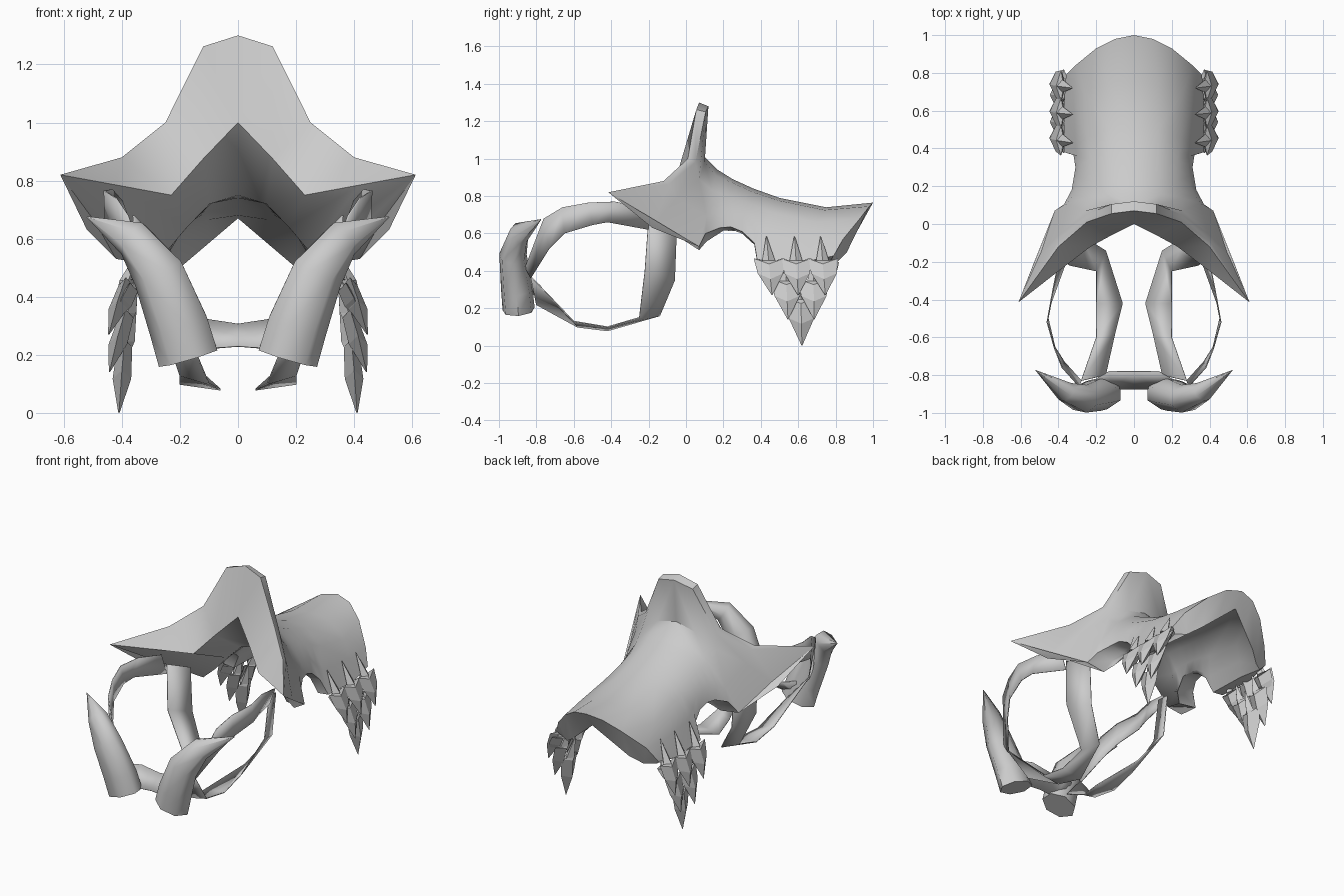
import bpy, bmesh, math
from mathutils import Vector

if "Cube" in bpy.data.objects:
    bpy.data.objects.remove(bpy.data.objects["Cube"])


def make(name, verts, faces, angle=45, thick=0):
    """Mesh for the +x half, mirrored to the other side."""
    me = bpy.data.meshes.new(name)
    me.from_pydata([tuple(v) for v in verts], [], faces)
    bm = bmesh.new()
    bm.from_mesh(me)
    bmesh.ops.remove_doubles(bm, verts=bm.verts, dist=0.0005)
    bmesh.ops.recalc_face_normals(bm, faces=bm.faces)
    bm.to_mesh(me)
    bm.free()
    ob = bpy.data.objects.new(name, me)
    bpy.context.collection.objects.link(ob)
    if angle:
        bpy.ops.object.select_all(action='DESELECT')
        bpy.context.view_layer.objects.active = ob
        ob.select_set(True)
        bpy.ops.object.shade_smooth_by_angle(angle=math.radians(angle))
    if thick:
        m = ob.modifiers.new("thickness", 'SOLIDIFY')
        m.thickness = thick
        m.offset = 0
    m = ob.modifiers.new("mirror", 'MIRROR')
    m.use_clip = True
    return ob


def loft(rows, closed=False, caps=False):
    """Quads between consecutive rows of points."""
    n = len(rows[0])
    verts = [p for r in rows for p in r]
    faces = []
    for i in range(len(rows) - 1):
        for j in range(n if closed else n - 1):
            k = (j + 1) % n
            faces.append((i * n + j, i * n + k, (i + 1) * n + k, (i + 1) * n + j))
    if caps:
        faces.append(tuple(range(n)))
        faces.append(tuple((len(rows) - 1) * n + j for j in range(n)))
    return verts, faces


# Head plate: half sections from centre line to lower edge
tip = (.612, -.415, .82)
crest = [
    [(0, 0, 1), (.12, -.06, .875), (.23, -.12, .75), (.42, -.265, .785), tip],
    [(0, .07, 1.3), (.12, .055, 1.262), (.25, .01, 1.0), (.4, -.12, .88), tip],
    [(0, .12, 1.28), (.12, .105, 1.25), (.25, .05, .98), (.4, -.09, .865), tip],
    [(0, .1, 1.01), (.13, .1, .98), (.26, .07, .89), (.39, -.05, .79), (.52, -.18, .63)],
]
shell = [
    [(0, .17, .94), (.14, .16, .91), (.25, .14, .83), (.35, .11, .69), (.42, .07, .53)],
    [(0, .25, .89), (.13, .25, .87), (.23, .23, .8), (.3, .2, .72), (.33, .18, .63)],
    [(0, .36, .84), (.13, .36, .82), (.23, .34, .76), (.29, .31, .69), (.31, .3, .61)],
    [(0, .5, .79), (.13, .5, .775), (.25, .46, .71), (.31, .41, .59), (.37, .38, .46)],
    [(0, .75, .74), (.13, .74, .725), (.26, .7, .66), (.32, .67, .56), (.37, .64, .45)],
    [(0, 1, .765), (.1, .98, .745), (.2, .93, .68), (.31, .84, .57), (.36, .79, .48)],
]
# (x scale, z drop) of the inner skin at each shell section
inset = [(.7, .19), (.72, .15), (.78, .11), (.8, .08), (.8, .06)]
# Extra sections that round the side notches
for at, edge in ((3, (.32, .365, .55)), (2, (.32, .24, .635)), (1, (.37, .105, .6))):
    mid = [tuple((Vector(a) + Vector(b)) / 2) for a, b in zip(shell[at - 1], shell[at])]
    shell.insert(at, mid[:4] + [edge])
    inset.insert(at, tuple((a + b) / 2 for a, b in zip(inset[at - 1], inset[at])))
inner = []
for row, (sx, dz) in zip(shell, inset):
    inner.append([(x * sx, y, z - dz * d)
                  for (x, y, z), d in zip(row, (1, 1, 1, .7, .1))])
inner.append([(0, .94, .67), (.1, .9, .585), (.2, .86, .5), (.27, .81, .45), (.33, .77, .45)])
verts, faces = loft(crest + shell + inner[::-1] + [crest[0]])
n_out, n_sh = len(crest), len(shell)
outer_edge = [(n_out + i) * 5 + 4 for i in range(n_sh)]
inner_edge = [(n_out + 2 * n_sh - 1 - i) * 5 + 4 for i in range(n_sh)]
for i in range(n_sh - 1):
    faces.append((outer_edge[i], outer_edge[i + 1], inner_edge[i + 1], inner_edge[i]))
faces.append((outer_edge[0], inner_edge[0], 4, 3 * 5 + 4))
make("head_plate", verts, faces)

# Straps: ribbons given by two edges
straps = {
    "upper_strap": ([(.4, -.2, .73), (.435, -.38, .77), (.46, -.52, .765), (.42, -.66, .74),
                     (.38, -.76, .68), (.29, -.86, .42)],
                    [(.36, -.2, .62), (.44, -.42, .66), (.455, -.5, .645), (.42, -.65, .6),
                     (.37, -.73, .52), (.28, -.83, .36)]),
    "cheek_strap": ([(.3, -.05, .62), (.28, -.06, .35), (.15, -.14, .16), (.06, -.42, .08),
                     (.1, -.58, .1), (.15, -.8, .22)],
                    [(.36, -.2, .68), (.34, -.22, .4), (.2, -.25, .15), (.2, -.42, .1),
                     (.2, -.6, .13), (.28, -.83, .37)]),
    "nose_bar": ([(0, -.78, .305), (.13, -.78, .325), (.2, -.82, .33)],
                 [(0, -.875, .23), (.12, -.875, .22), (.2, -.88, .2)]),
}
for name, (a, b) in straps.items():
    make(name, *loft([list(p) for p in zip(a, b)]), thick=.006)

# Tusks: seven-sided tapering tube along a bent path
path = [Vector(p) for p in ((.167, -.895, .19), (.2, -.905, .3), (.27, -.925, .48),
                            (.36, -.89, .6), (.52, -.775, .675))]
radii = [.11, .108, .094, .068, .002]
rows = []
for i, (p, r) in enumerate(zip(path, radii)):
    d = (path[min(i + 1, 4)] - path[max(i - 1, 0)]).normalized()
    u = Vector((0, 1, 0)).cross(d).normalized()
    v = d.cross(u)
    rows.append([p + r * (u * math.cos(a) + v * .8 * math.sin(a))
                 for a in (2 * math.pi * k / 7 for k in range(7))])
make("tusk", *loft(rows, closed=True, caps=True), angle=62)

# Side feathers: ridged blades with a thin upper spike and wide body
blade = [(0, .002, .002), (.4, .034, .03), (.46, .082, .026), (.72, .068, .032), (1, .002, .002)]


def feather(y, top, mid, end, y_end):
    rows = []
    for f, w, t in blade:
        a, b, k = (top, mid, f / .45) if f < .45 else (mid, end, (f - .45) / .55)
        x, z = a[0] + (b[0] - a[0]) * k, a[1] + (b[1] - a[1]) * k
        c = y + (y_end - y) * f
        rows.append([(x + t, c, z), (x, c + w, z + .03 * (w > .05)),
                     (x - t, c, z), (x, c - w, z + .03 * (w > .05))])
    make("feather", *loft(rows, closed=True, caps=True), angle=0)


for y, y_end in ((.43, .46), (.58, .6), (.72, .745)):
    feather(y, (.325, .585), (.385, .44), (.445, .27), y_end)
for y, y_end in ((.455, .46), (.735, .74)):
    feather(y, (.34, .5), (.37, .42), (.43, .31), y_end)
for y, y_end in ((.53, .545), (.68, .685)):
    feather(y, (.345, .46), (.385, .33), (.443, .14), y_end)
feather(.61, (.35, .38), (.39, .23), (.41, 0), .62)
